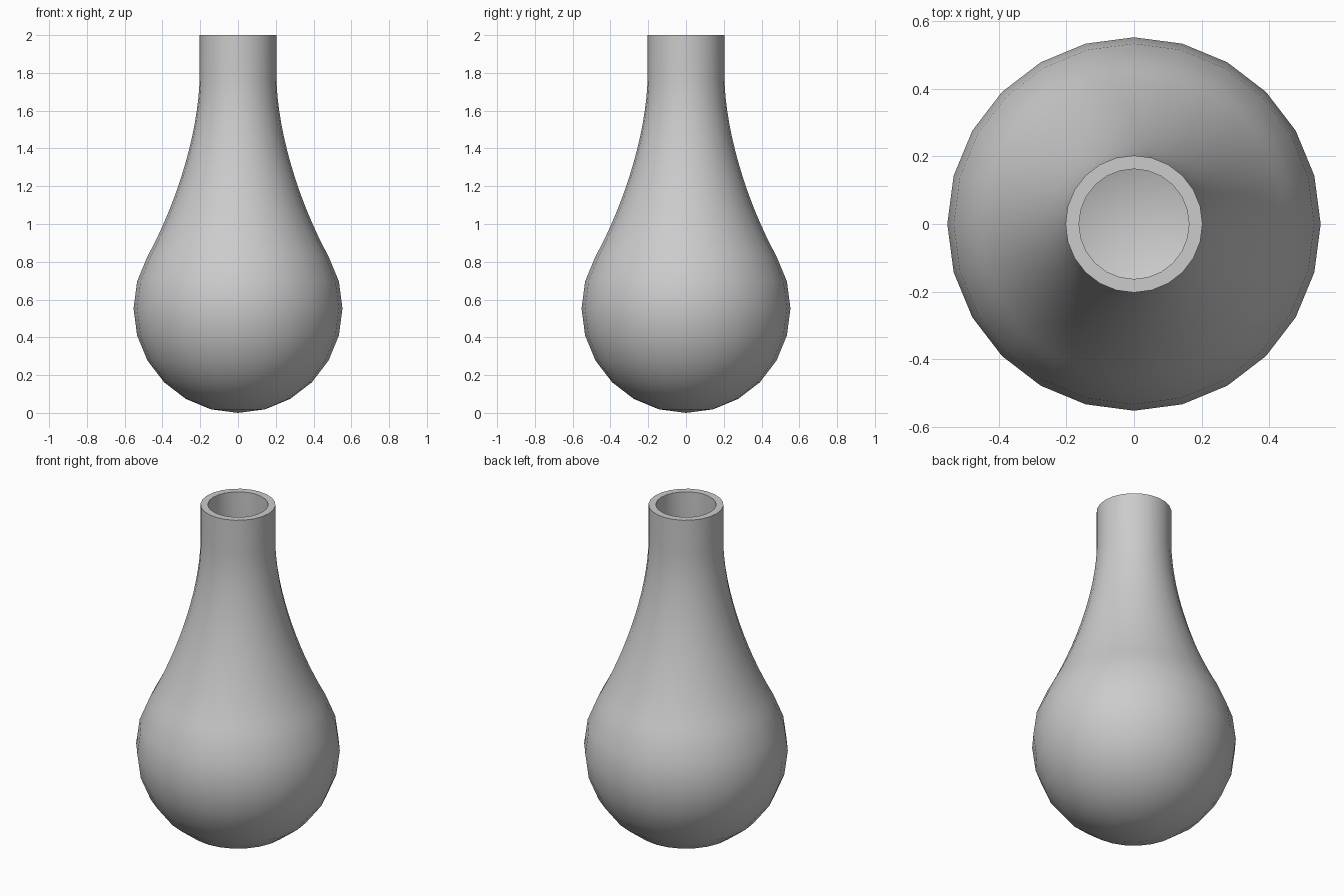
import bpy, bmesh
from math import sin, cos, radians, pi
from mathutils import Vector
from mathutils.geometry import interpolate_bezier

SIDES = 24
RADIUS = 0.553
WALL = 0.04
HEIGHT = 2.0

cube = bpy.data.objects.get("Cube")
if cube:
    bpy.data.objects.remove(cube, do_unlink=True)

clay = bpy.data.materials.new("grey_clay")
clay.use_nodes = True
colour = (0.6, 0.6, 0.6, 1)
clay.diffuse_color = colour
clay.node_tree.nodes["Principled BSDF"].inputs["Base Color"].default_value = colour

# Round bulb, from the bottom pole up to the shoulder
outer = [Vector((RADIUS * cos(radians(a)), RADIUS * (1 + sin(radians(a)))))
         for a in range(-90, 31, 15)]
outer[0].x = 0

# Flared shoulder sweeping into the straight neck
curve = interpolate_bezier(outer[-1], Vector((0.335, 1.09)),
                           Vector((0.203, 1.48)), Vector((0.203, 1.8)), 16)
outer += [Vector(p[:2]) for p in curve[1:]]
outer.append(Vector((0.203, HEIGHT)))

# Inner wall, offset along the profile normals
inner = []
for i, p in enumerate(outer):
    along = outer[min(i + 1, len(outer) - 1)] - outer[max(i - 1, 0)]
    inner.append(p + Vector((-along.y, along.x)).normalized() * WALL)
inner[0] = Vector((0, WALL))
inner[-1] = Vector((outer[-1].x - WALL, HEIGHT))
profile = outer + inner[::-1]

# Lathe the closed profile around the upright axis
bm = bmesh.new()
verts = [bm.verts.new((p.x, 0, p.y)) for p in profile]
edges = [bm.edges.new(pair) for pair in zip(verts, verts[1:])]
bmesh.ops.spin(bm, geom=verts + edges, cent=(0, 0, 0), axis=(0, 0, 1),
               angle=2 * pi, steps=SIDES, use_merge=True)
bmesh.ops.remove_doubles(bm, verts=bm.verts, dist=0.0005)
bmesh.ops.recalc_face_normals(bm, faces=bm.faces)

mesh = bpy.data.meshes.new("vase")
bm.to_mesh(mesh)
bm.free()
mesh.materials.append(clay)
vase = bpy.data.objects.new("vase", mesh)
bpy.context.collection.objects.link(vase)

# Smooth walls with a crisp rim
bpy.ops.object.select_all(action="DESELECT")
vase.select_set(True)
bpy.context.view_layer.objects.active = vase
bpy.ops.object.shade_smooth_by_angle(angle=radians(40))
